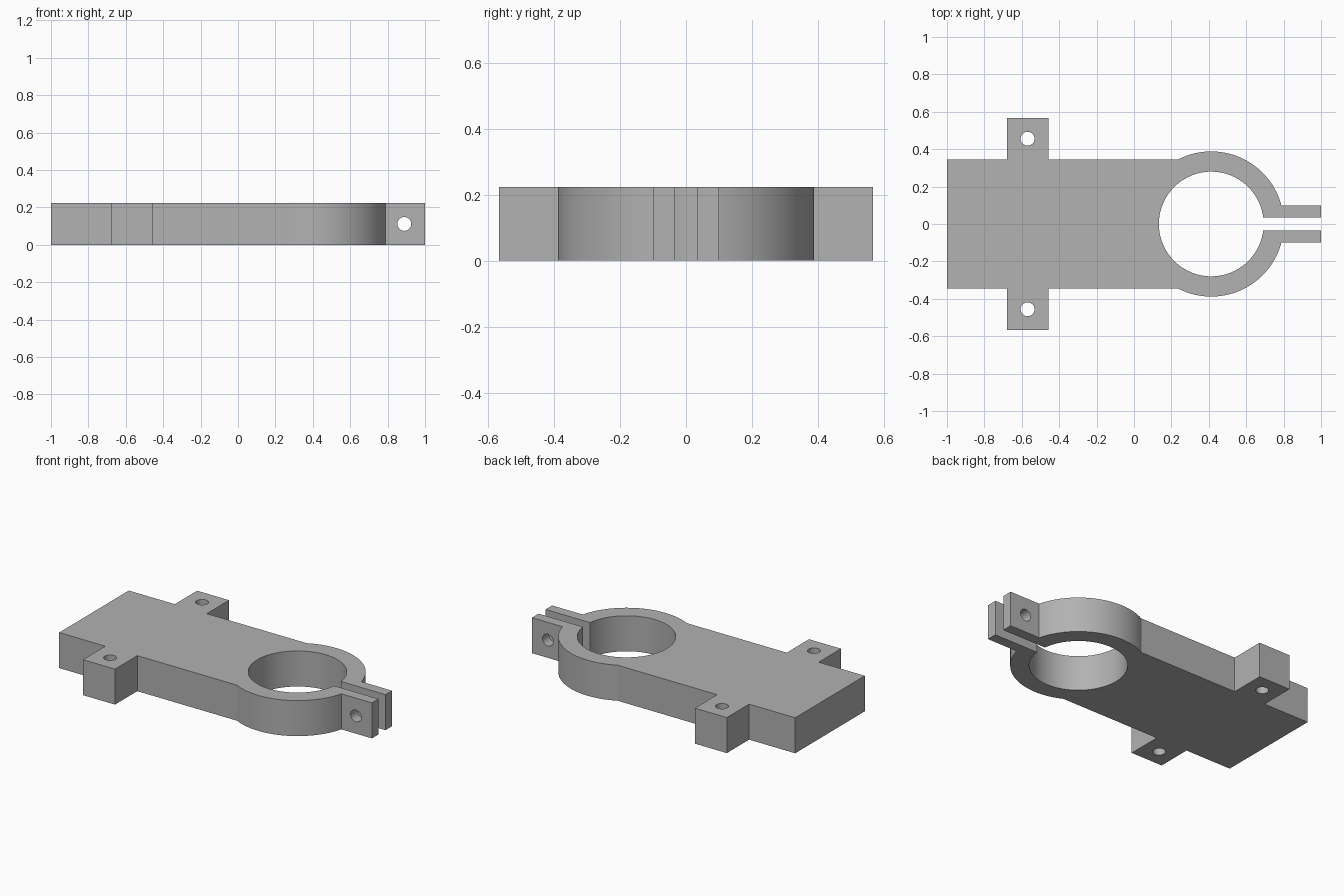
import bpy
import bmesh
from math import asin, cos, sin, pi, radians
from mathutils import Vector

default = bpy.data.objects.get("Cube")
if default:
    bpy.data.objects.remove(default, do_unlink=True)

HEIGHT = 0.223
RING_X, BORE_R, RING_R = 0.413, 0.28, 0.388
SLOT, JAW = 0.035, 0.1              # half gap and outer face of the clamp jaws
BODY, EAR = 0.345, 0.566            # half widths
EAR_X0, EAR_X1 = -0.68, -0.458
HOLE_R = 0.037

grey = bpy.data.materials.new("plain grey")
grey.use_nodes = True
colour = (0.445, 0.445, 0.445, 1)
grey.diffuse_color = colour
grey.node_tree.nodes["Principled BSDF"].inputs["Base Color"].default_value = colour


def arc(radius, start, end, steps):
    angles = [start + (end - start) * i / steps for i in range(steps + 1)]
    return [(RING_X + radius * cos(a), radius * sin(a)) for a in angles]


def clamp_outline():
    # Back half: bore, jaw, ring, ear and body end, then mirrored to the front
    half = arc(BORE_R, pi, asin(SLOT / BORE_R), 40)
    half += [(1, SLOT), (1, JAW)]
    half += arc(RING_R, asin(JAW / RING_R), pi - asin(BODY / RING_R), 36)
    half += [(EAR_X1, BODY), (EAR_X1, EAR), (EAR_X0, EAR), (EAR_X0, BODY), (-1, BODY)]
    return half + [(x, -y) for x, y in reversed(half[1:])]


def extruded(name, outline, height):
    bm = bmesh.new()
    face = bm.faces.new([bm.verts.new((x, y, 0)) for x, y in outline])
    top = bmesh.ops.extrude_face_region(bm, geom=[face])["geom"]
    bmesh.ops.translate(bm, vec=(0, 0, height),
                        verts=[v for v in top if isinstance(v, bmesh.types.BMVert)])
    bmesh.ops.recalc_face_normals(bm, faces=bm.faces)
    mesh = bpy.data.meshes.new(name)
    bm.to_mesh(mesh)
    bm.free()
    obj = bpy.data.objects.new(name, mesh)
    bpy.context.collection.objects.link(obj)
    mesh.materials.append(grey)
    return obj


def drill(target, centre, depth, rotation=(0, 0, 0)):
    bpy.ops.mesh.primitive_cylinder_add(vertices=32, radius=HOLE_R, depth=depth,
                                        location=centre, rotation=rotation)
    cutter = bpy.context.object
    cutter.name = "hole_cutter"
    cutter.hide_render = True
    cutter.data.materials.append(grey)
    mod = target.modifiers.new("hole", 'BOOLEAN')
    mod.operation, mod.solver, mod.object = 'DIFFERENCE', 'EXACT', cutter
    bpy.ops.object.select_all(action='DESELECT')
    bpy.context.view_layer.objects.active = target
    target.select_set(True)
    bpy.ops.object.modifier_apply(modifier=mod.name)
    bpy.data.objects.remove(cutter, do_unlink=True)


# Plate with split clamp ring and mounting ears
bracket = extruded("clamp_bracket", clamp_outline(), HEIGHT)

# Vertical holes through the ears
for side in (-1, 1):
    drill(bracket, Vector(((EAR_X0 + EAR_X1) / 2, side * 0.456, HEIGHT / 2)), 2 * HEIGHT)

# Clamp bolt hole across both jaws
drill(bracket, Vector((0.889, 0, HEIGHT / 2)), 4 * JAW, (pi / 2, 0, 0))

bpy.ops.object.shade_smooth_by_angle(angle=radians(20))
